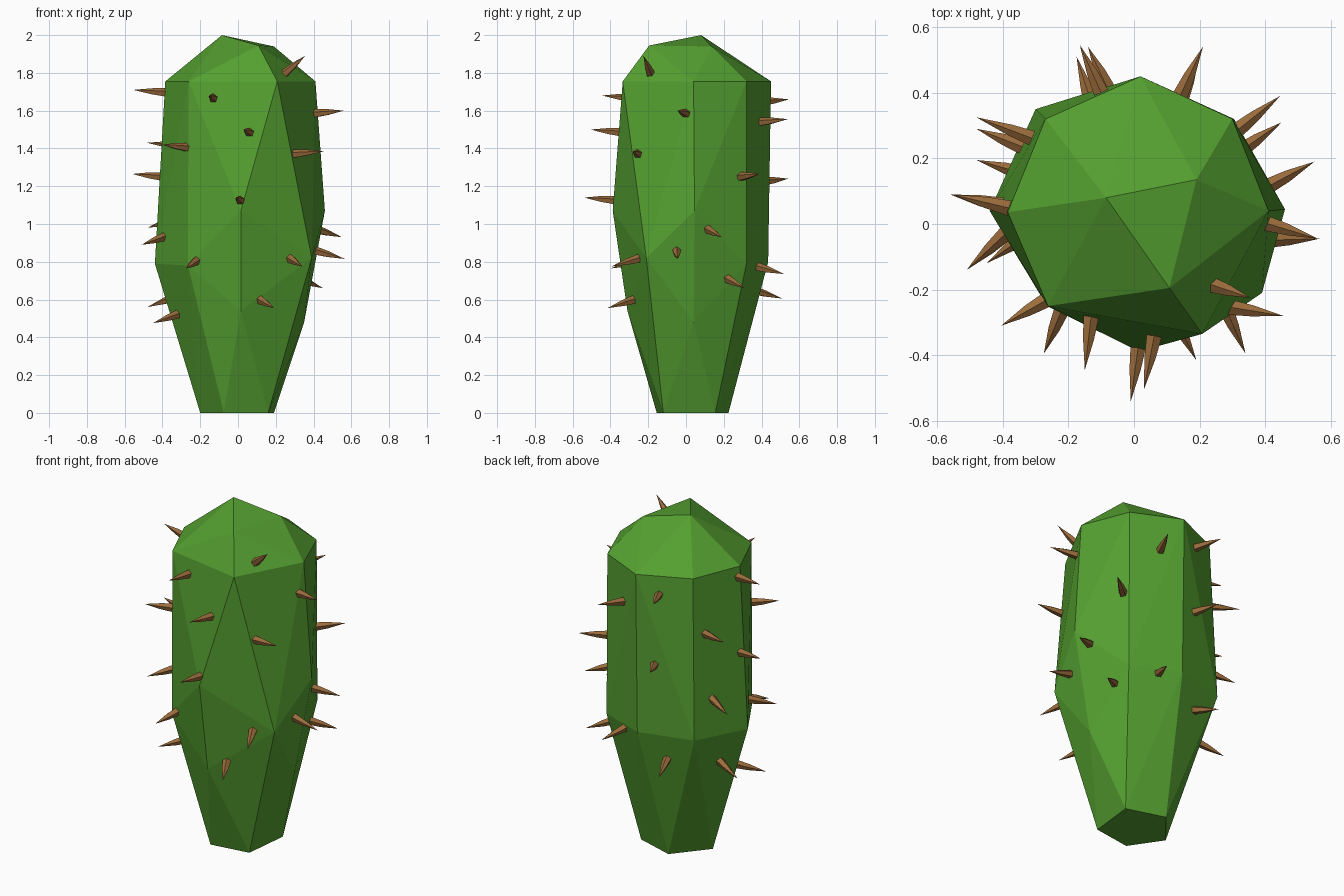
import bpy, bmesh, math
from mathutils import Vector
from mathutils.bvhtree import BVHTree

if "Cube" in bpy.data.objects:
    bpy.data.objects.remove(bpy.data.objects["Cube"])


def material(name, rgb):
    m = bpy.data.materials.new(name)
    m.diffuse_color = (*rgb, 1)
    m.use_nodes = True
    m.node_tree.nodes["Principled BSDF"].inputs["Base Color"].default_value = m.diffuse_color
    return m


def finish(bm, name, mat):
    bmesh.ops.recalc_face_normals(bm, faces=bm.faces[:])
    me = bpy.data.meshes.new(name)
    bm.to_mesh(me)
    me.materials.append(mat)
    ob = bpy.data.objects.new(name, me)
    bpy.context.collection.objects.link(ob)
    return ob


green = material("cactus green", (0.09, 0.35, 0.03))
brown = material("spine brown", (0.33, 0.15, 0.045))

# Faceted trunk: hull around crown, shoulder, waist and foot points
crown = [(-.085, .08, 2), (.19, .135, 1.94), (.108, -.195, 1.945)]
shoulder = [(.02, .45), (.30, .32), (.41, .04), (.208, -.335),
            (-.262, -.25), (-.385, .036), (-.27, .32)]
waist = [(.46, .045, 1.07), (.39, -.21, .82), (.015, -.388, 1.07),
         (.015, -.31, .54), (-.265, -.25, .78), (-.44, .04, .79),
         (-.30, .35, .80), (.35, .04, .48), (.02, .435, .80), (.305, .32, .79)]
foot = [(.16, -.12), (.19, .155), (-.04, .225), (-.2, .03), (-.075, -.155)]
bm = bmesh.new()
for p in crown + [(x, y, 1.755) for x, y in shoulder] + waist + [(x, y, 0) for x, y in foot]:
    bm.verts.new(p)
res = bmesh.ops.convex_hull(bm, input=bm.verts[:])
loose = [v for v in bm.verts if not v.link_faces]
bmesh.ops.delete(bm, geom=loose, context='VERTS')
bm.normal_update()
trunk = BVHTree.FromBMesh(bm)
finish(bm, "cactus_trunk", green)

# Spines: tip x, y, z and root x, y
spines = [
    (-.165, .545, 1.66, -.10, .40), (-.14, .54, 1.24, -.08, .41), (-.175, .51, .605, -.13, .37),
    (.21, .54, 1.555, .14, .39), (.20, .52, .735, .14, .37),
    (.445, .39, 1.265, .32, .29), (.45, .31, .66, .37, .24), (.55, .19, .93, .42, .12),
    (.56, -.045, 1.60, .41, 0), (.565, -.045, .815, .42, -.05),
    (.355, -.225, 1.89, .25, -.19), (.455, -.28, 1.385, .29, -.25),
    (.34, -.395, .775, .28, -.26), (.19, -.415, .555, .125, -.29),
    (.03, -.505, 1.50, .06, -.35), (-.01, -.54, 1.14, .012, -.38),
    (-.15, -.445, 1.68, -.13, -.28), (-.275, -.395, .765, -.22, -.26),
    (-.405, -.31, 1.42, -.265, -.23), (-.51, -.14, .89, -.39, -.03),
    (-.45, -.12, .475, -.34, -.04), (-.555, .09, 1.71, -.385, .05),
    (-.56, .09, 1.265, -.41, .06), (-.48, .195, .56, -.37, .17),
    (-.48, .325, 1.43, -.33, .27), (-.48, .29, .98, -.35, .24),
]
SIDES = 5
for i, (x, y, z, rx, ry) in enumerate(spines):
    tip = Vector((x, y, z))
    # low spines droop, high ones lift
    lift = .09 if z > 1.8 else .015 if z > 1.05 else -.04
    root = trunk.find_nearest(Vector((rx, ry, z - lift)))[0]
    axis = (tip - root).normalized()
    side = axis.cross(Vector((0, 0, 1))).normalized()
    up = side.cross(axis)
    bm = bmesh.new()
    rings = []
    for centre, r in ((root - axis * .03, .027), (root.lerp(tip, .4), .018)):
        rings.append([bm.verts.new(centre + r * (math.cos(a) * up + math.sin(a) * side))
                      for a in (2 * math.pi * k / SIDES for k in range(SIDES))])
    point = bm.verts.new(tip)
    for k in range(SIDES):
        n = (k + 1) % SIDES
        bm.faces.new((rings[0][k], rings[0][n], rings[1][n], rings[1][k]))
        bm.faces.new((rings[1][k], rings[1][n], point))
    bm.faces.new(rings[0])
    finish(bm, f"spine_{i + 1}", brown)
